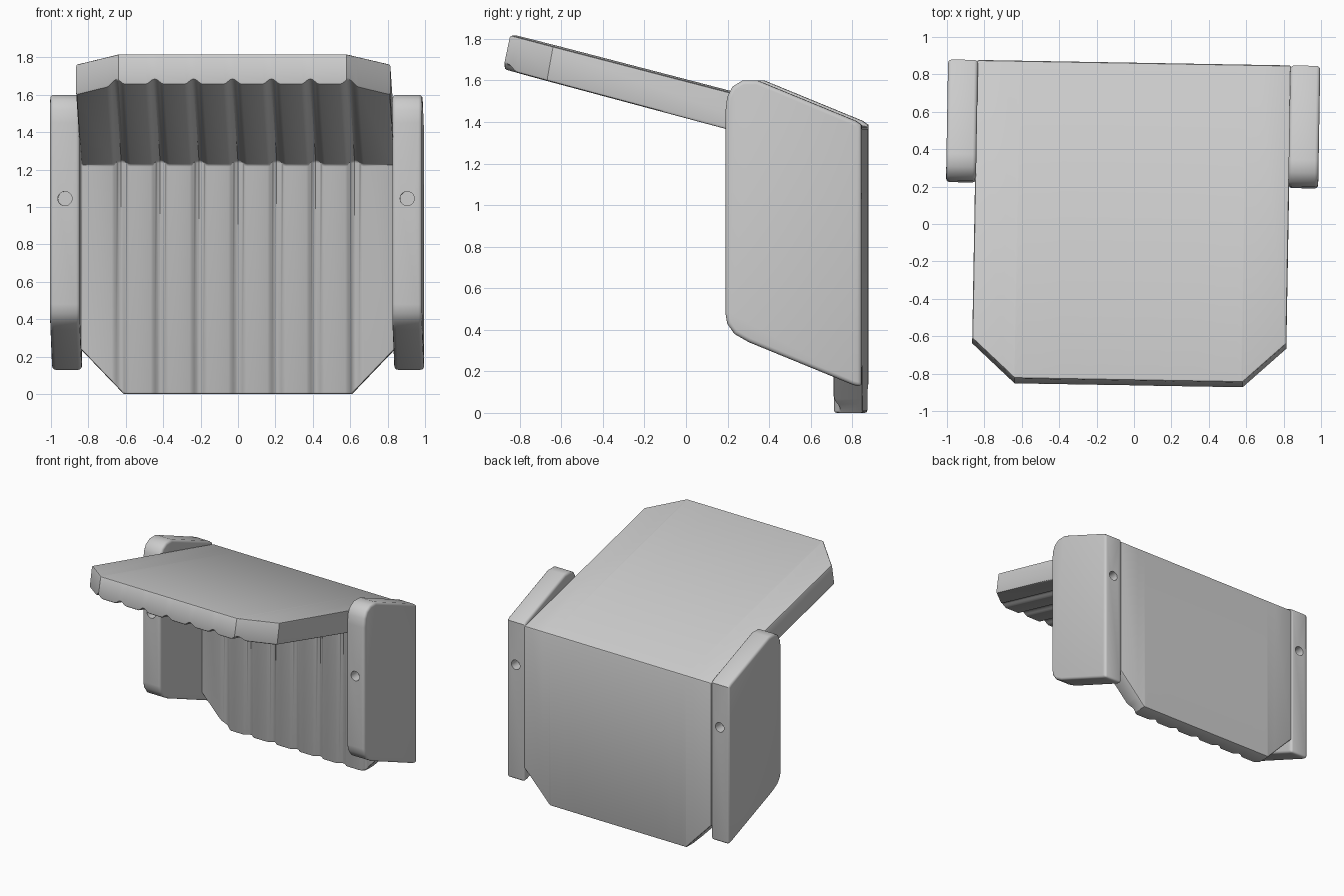
import bpy, bmesh, math
from mathutils import Matrix

if "Cube" in bpy.data.objects:
    bpy.data.objects.remove(bpy.data.objects["Cube"])

# The whole model sits one degree askew
SKEW = Matrix.Translation((-0.014, 0, 0)) @ Matrix.Rotation(math.radians(-1), 4, 'Z')
BACK = 0.8625


def make_object(name, bm):
    bmesh.ops.recalc_face_normals(bm, faces=bm.faces)
    mesh = bpy.data.meshes.new(name)
    bm.to_mesh(mesh)
    bm.free()
    ob = bpy.data.objects.new(name, mesh)
    bpy.context.collection.objects.link(ob)
    return ob


def finish(ob, bevel, segments, limit, cutter=None):
    mod = ob.modifiers.new("round", 'BEVEL')
    mod.width, mod.segments = bevel, segments
    mod.limit_method, mod.angle_limit = 'ANGLE', math.radians(limit)
    if cutter:
        cut = ob.modifiers.new("holes", 'BOOLEAN')
        cut.operation, cut.solver, cut.object = 'DIFFERENCE', 'EXACT', cutter
    bpy.ops.object.select_all(action='DESELECT')
    bpy.context.view_layer.objects.active = ob
    ob.select_set(True)
    bpy.ops.object.convert(target='MESH')
    bpy.ops.object.shade_smooth_by_angle(angle=math.radians(35))
    if cutter:
        bpy.data.objects.remove(cutter)
    ob.data.transform(SKEW)


# Seat and back panel: one L section lofted across x, grooved on the inner side
GROOVES = [i * 0.208 for i in range(-3, 4)]


def groove(x):
    t = min(abs(x - g) for g in GROOVES) / 0.05
    return 0.028 * (0.5 + 0.5 * math.cos(math.pi * t)) if t < 1 else 0


def section(x):
    d = groove(x)
    corner = max(0, (abs(x) - 0.61) / 0.23)     # cut corners
    yt, yb = -0.835 + 0.21 * corner, -0.865 + 0.21 * corner
    top = lambda y: 1.82 - 0.26 * (y + 0.84)
    under = lambda y: 1.655 - 0.268 * (y + 0.87) + d
    inner = 0.722 + d
    low = 0.24 * corner
    return [(x, yt, top(yt)), (x, yb, under(yb)), (x, inner, under(inner)),
            (x, inner, low), (x, BACK, low), (x, BACK, top(BACK))]


xs = {-0.84, -0.61, 0.61, 0.84}
for g in GROOVES:
    xs.update(round(g + k * 0.0125, 4) for k in range(-4, 5))
bm = bmesh.new()
rings = [[bm.verts.new(p) for p in section(x)] for x in sorted(xs)]
for a, b in zip(rings, rings[1:]):
    for i in range(6):
        j = (i + 1) % 6
        bm.faces.new((a[i], a[j], b[j], b[i]))
for r in (rings[0], rings[-1]):
    bm.faces.new((r[0], r[1], r[2], r[5]))
    bm.faces.new((r[2], r[3], r[4], r[5]))
finish(make_object("seat_and_back_panel", bm), 0.012, 2, 60)

# Side wings: extruded profile with a blind screw hole front and back
WING = [(0.207, 0.48), (0.215, 0.43), (0.25, 0.38), (0.32, 0.34),
        (0.82, 0.135), (BACK, 0.125), (BACK, 1.385), (0.835, 1.405),
        (0.36, 1.60), (0.29, 1.60), (0.24, 1.57), (0.215, 1.52), (0.207, 1.45)]
for side, name in ((-1, "left_wing"), (1, "right_wing")):
    bm = bmesh.new()
    face = bm.faces.new([bm.verts.new((side * 0.835, y, z)) for y, z in WING])
    ext = bmesh.ops.extrude_face_region(bm, geom=[face])
    bmesh.ops.translate(bm, vec=(side * 0.16, 0, 0),
                        verts=[v for v in ext['geom'] if isinstance(v, bmesh.types.BMVert)])
    wing = make_object(name, bm)

    bm = bmesh.new()
    for y in (0.207, BACK):
        bmesh.ops.create_cone(
            bm, cap_ends=True, segments=20, radius1=0.038, radius2=0.038, depth=0.16,
            matrix=Matrix.Translation((side * 0.915, y, 1.045)) @ Matrix.Rotation(math.pi / 2, 4, 'X'))
    cutter = make_object("hole_cutter", bm)
    cutter.hide_render = True
    finish(wing, 0.02, 3, 60, cutter)
